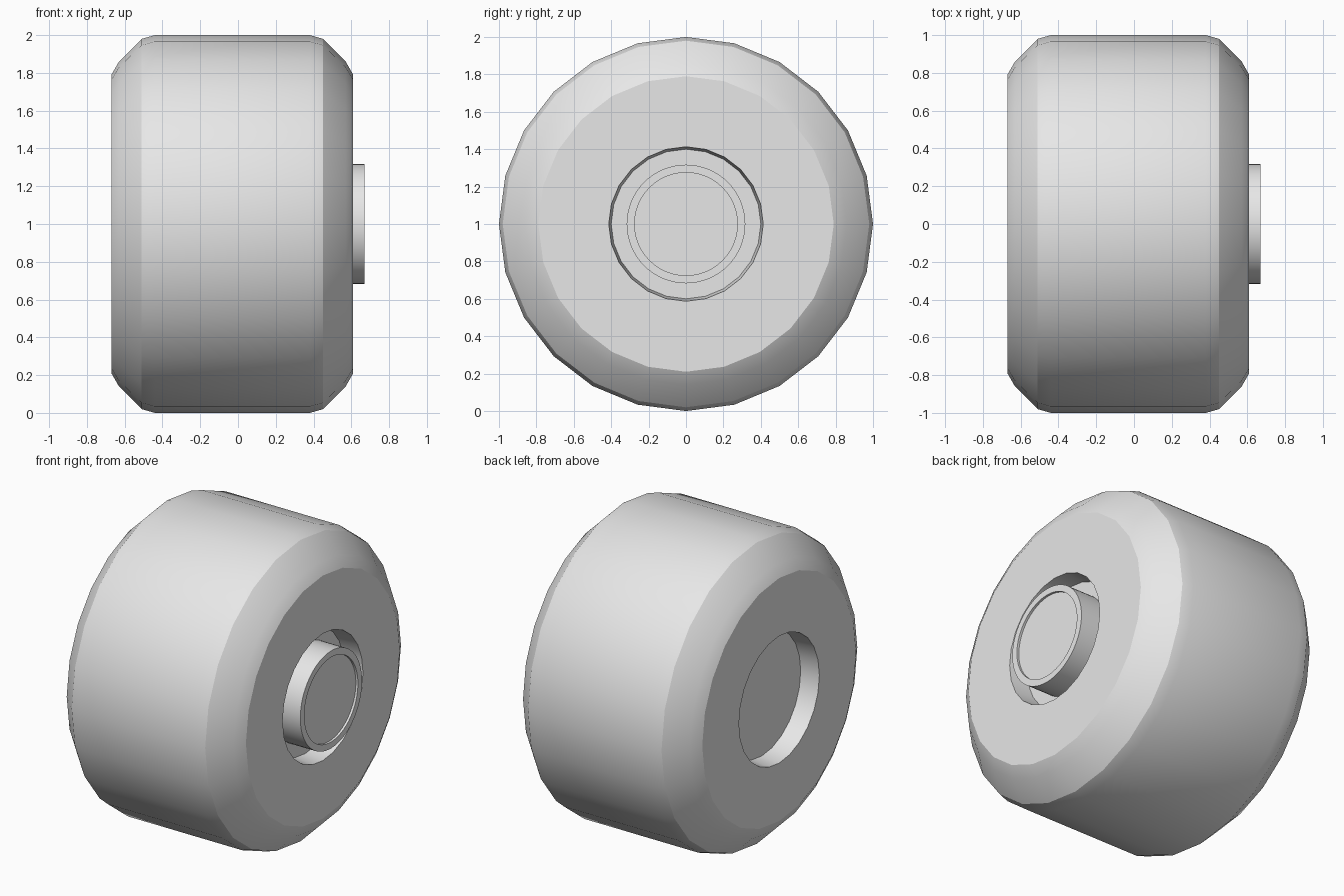
import bpy, bmesh, math

cube = bpy.data.objects.get("Cube")
if cube:
    bpy.data.objects.remove(cube, do_unlink=True)

grey = bpy.data.materials.new("plain_grey")
grey.use_nodes = True
colour = (0.8, 0.8, 0.8, 1)
grey.diffuse_color = colour
grey.node_tree.nodes["Principled BSDF"].inputs["Base Color"].default_value = colour

AXLE_HEIGHT = 1.0


def lathe_x(name, profile, sides, smooth_angle):
    """Turn an (x, radius) profile round the axle and cap both ends."""
    bm = bmesh.new()
    rings = []
    for x, r in profile:
        ring = []
        for i in range(sides):
            a = math.tau * i / sides
            ring.append(bm.verts.new((x, r * math.sin(a), r * math.cos(a))))
        rings.append(ring)
    for a, b in zip(rings, rings[1:]):
        for i in range(sides):
            j = (i + 1) % sides
            bm.faces.new((a[i], a[j], b[j], b[i]))
    bm.faces.new(rings[0])
    bm.faces.new(rings[-1])
    bmesh.ops.recalc_face_normals(bm, faces=bm.faces)
    mesh = bpy.data.meshes.new(name)
    bm.to_mesh(mesh)
    bm.free()
    mesh.materials.append(grey)
    obj = bpy.data.objects.new(name, mesh)
    bpy.context.collection.objects.link(obj)
    obj.location.z = AXLE_HEIGHT
    bpy.ops.object.select_all(action="DESELECT")
    obj.select_set(True)
    bpy.context.view_layer.objects.active = obj
    bpy.ops.object.shade_smooth_by_angle(angle=math.radians(smooth_angle))
    return obj


# Wheel: half profile from recess floor to tread, mirrored to the other side
half = [(0.515, 0.40), (0.64, 0.413), (0.64, 0.79),
        (0.60, 0.86), (0.48, 0.98), (0.41, 1.0)]
wheel = lathe_x("wheel", [(-x, r) for x, r in half] + half[::-1], 24, 27)
wheel.location.x = -0.03

# Axle cap: raised rim around a shallow dish, standing in the recess
lathe_x("axle_cap", [(0.45, 0.317), (0.67, 0.317), (0.67, 0.275), (0.655, 0.275)], 64, 30)
